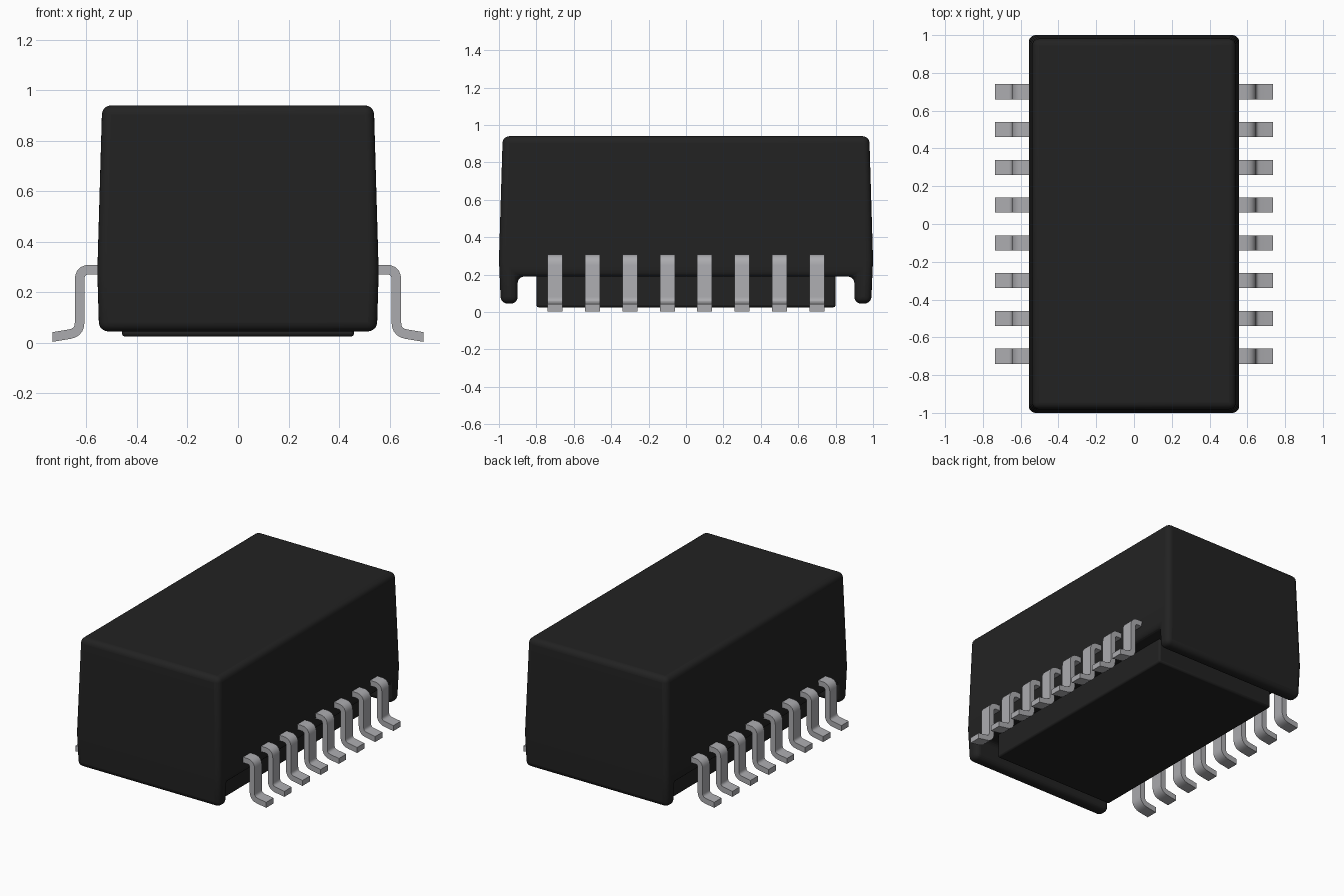
import bpy, bmesh
from mathutils import Vector

cube = bpy.data.objects.get("Cube")
if cube:
    bpy.data.objects.remove(cube, do_unlink=True)


def material(name, color):
    m = bpy.data.materials.new(name)
    m.use_nodes = True
    m.diffuse_color = color
    bsdf = next(n for n in m.node_tree.nodes if n.type == 'BSDF_PRINCIPLED')
    bsdf.inputs["Base Color"].default_value = color
    return m


black = material("black plastic", (0.016, 0.016, 0.016, 1))
metal = material("grey metal", (0.41, 0.41, 0.43, 1))


def make_object(name, bm, mat):
    bmesh.ops.recalc_face_normals(bm, faces=bm.faces)
    mesh = bpy.data.meshes.new(name)
    bm.to_mesh(mesh)
    bm.free()
    mesh.materials.append(mat)
    ob = bpy.data.objects.new(name, mesh)
    bpy.context.collection.objects.link(ob)
    return ob


def stacked_block(name, levels, mat):
    """Block lofted through rectangles given as (z, half width, half length)."""
    bm = bmesh.new()
    rings = [[bm.verts.new((sx * w, sy * l, z))
              for sx, sy in ((-1, -1), (1, -1), (1, 1), (-1, 1))]
             for z, w, l in levels]
    for low, high in zip(rings, rings[1:]):
        for i in range(4):
            j = (i + 1) % 4
            bm.faces.new((low[i], low[j], high[j], high[i]))
    bm.faces.new(rings[0][::-1])
    bm.faces.new(rings[-1])
    return make_object(name, bm, mat)


def bevel(ob, width, segments):
    mod = ob.modifiers.new("rounded edges", 'BEVEL')
    mod.width = width
    mod.segments = segments
    mod.limit_method = 'ANGLE'
    mod.angle_limit = 0.6


def smooth(ob):
    bpy.ops.object.select_all(action='DESELECT')
    ob.select_set(True)
    bpy.context.view_layer.objects.active = ob
    bpy.ops.object.shade_smooth_by_angle(angle=0.6)


# Tapered housing with a slot across its underside, leaving two end walls
housing = stacked_block("housing", [(0.045, 0.55, 0.99), (0.28, 0.557, 1.0),
                                    (0.94, 0.538, 0.98)], black)
slot = stacked_block("slot_cutter", [(-0.5, 1, 0.9), (0.19, 1, 0.9)], black)
slot.hide_render = True
slot.hide_viewport = True
cut = housing.modifiers.new("slot", 'BOOLEAN')
cut.operation = 'DIFFERENCE'
cut.solver = 'EXACT'
cut.object = slot
bevel(housing, 0.036, 5)
smooth(housing)

# Base block set into the slot
base = stacked_block("base", [(0.025, 0.46, 0.8), (0.25, 0.46, 0.8)], black)
bevel(base, 0.012, 2)
smooth(base)


def rounded(corners, radius, steps=5):
    """Round the inner corners of an open 2D path."""
    path = [Vector(corners[0])]
    for a, b, c in zip(corners, corners[1:], corners[2:]):
        a, b, c = Vector(a), Vector(b), Vector(c)
        p = b + (a - b).normalized() * radius
        q = b + (c - b).normalized() * radius
        for k in range(steps + 1):
            t = k / steps
            path.append(p * (1 - t) ** 2 + b * 2 * t * (1 - t) + q * t * t)
    return path + [Vector(corners[-1])]


# Gull-wing lead: a flat strip following a bent path
center = rounded([(0.5, 0.29), (0.627, 0.29), (0.627, 0.041), (0.735, 0.023)], 0.04)


def add_lead(bm, side, y):
    half, rings = 0.04, []
    for i, p in enumerate(center):
        d = (center[min(i + 1, len(center) - 1)] - center[max(i - 1, 0)]).normalized()
        n = Vector((-d.y, d.x)) * 0.019
        if i == len(center) - 1:
            n = Vector((0, 0.019))
        rings.append([bm.verts.new((side * q.x, y + s * half, max(q.y, 0)))
                      for q, s in ((p + n, -1), (p + n, 1), (p - n, 1), (p - n, -1))])
    for r, s in zip(rings, rings[1:]):
        for i in range(4):
            j = (i + 1) % 4
            bm.faces.new((r[i], r[j], s[j], s[i]))
    bm.faces.new(rings[0])
    bm.faces.new(rings[-1])


for side, label in ((1, "left"), (-1, "right")):
    bm = bmesh.new()
    for k in range(8):
        add_lead(bm, side, -0.7 + 0.2 * k)
    smooth(make_object(label + "_leads", bm, metal))
